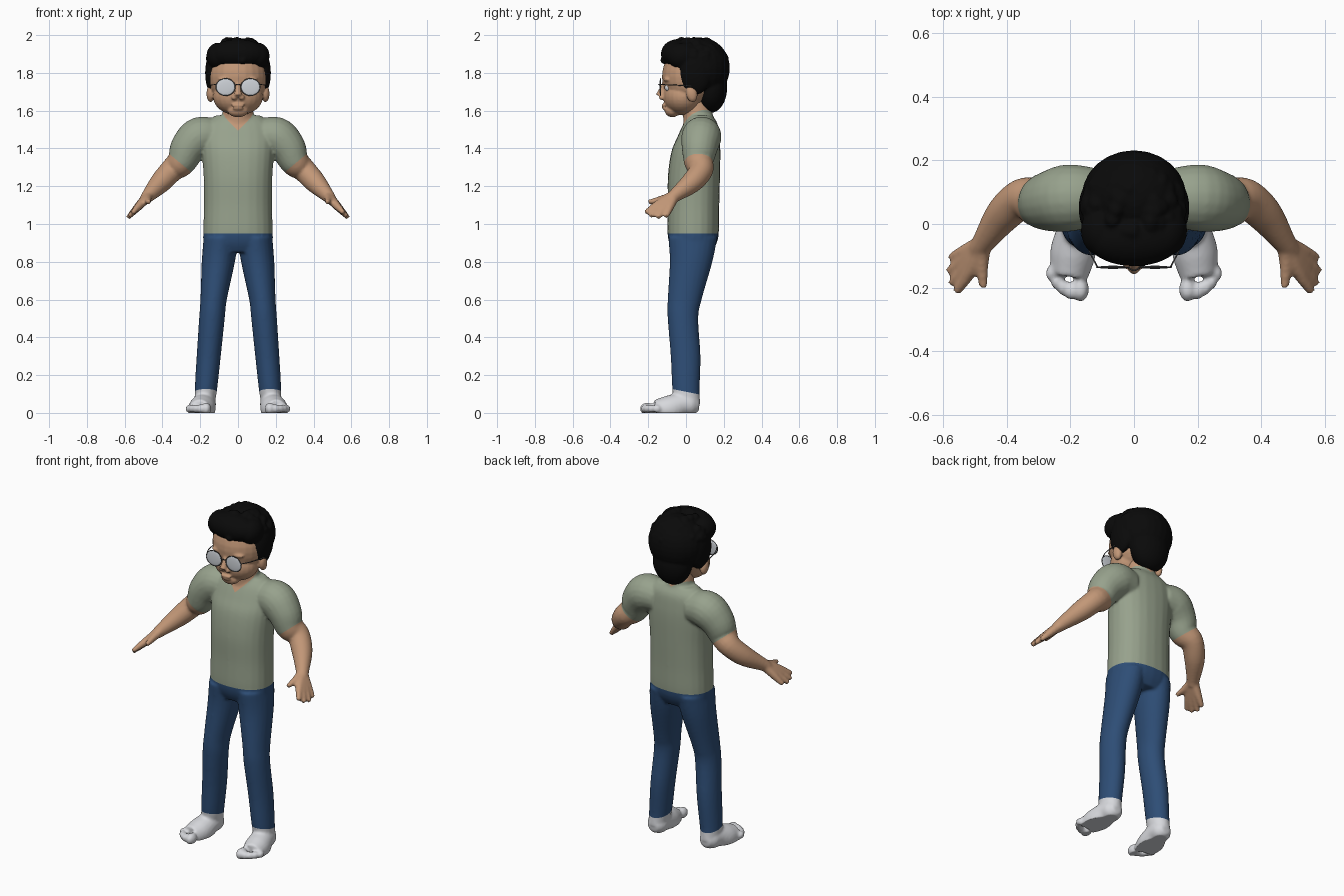
import bpy, bmesh, math, random
from mathutils import Vector, Matrix

random.seed(4)
if "Cube" in bpy.data.objects:
    bpy.data.objects.remove(bpy.data.objects["Cube"])


def material(name, rgb, rough=0.7):
    m = bpy.data.materials.new(name)
    m.use_nodes = True
    m.diffuse_color = (*rgb, 1)
    node = m.node_tree.nodes["Principled BSDF"]
    node.inputs["Base Color"].default_value = (*rgb, 1)
    node.inputs["Roughness"].default_value = rough
    return m


SKIN = material("skin", (0.54, 0.31, 0.185))
SAGE = material("sage_cloth", (0.31, 0.36, 0.265))
DENIM = material("blue_denim", (0.027, 0.075, 0.18))
WHITE = material("white", (0.68, 0.69, 0.72))
BLACK = material("black_hair", (0.003, 0.003, 0.003))
LENS = material("pale_lens", (0.62, 0.65, 0.69))
METAL = material("dark_metal", (0.08, 0.08, 0.08))


def spline(rows, steps=5):
    """Catmull-Rom through rows of numbers."""
    p = [Vector(r) for r in rows]
    p = [p[0] * 2 - p[1]] + p + [p[-1] * 2 - p[-2]]
    out = []
    for a, b, c, d in zip(p, p[1:], p[2:], p[3:]):
        for i in range(steps):
            t = i / steps
            out.append((b * 2 + (c - a) * t + (a * 2 - b * 5 + c * 4 - d) * t * t
                        + (b * 3 - a - c * 3 + d) * t ** 3) * 0.5)
    return out + [p[-2]]


def skin_rings(bm, rings):
    loops = [[bm.verts.new(co) for co in ring] for ring in rings]
    n = len(loops[0])
    for a, b in zip(loops, loops[1:]):
        for i in range(n):
            bm.faces.new((a[i], a[(i + 1) % n], b[(i + 1) % n], b[i]))
    bm.faces.new(loops[0])
    bm.faces.new(loops[-1])


def circle(n=24):
    return [(math.cos(i * math.tau / n), math.sin(i * math.tau / n)) for i in range(n)]


def loft(bm, rows, side=1, power=1.0):
    """Level rings, each row (z, x, y, half width, half depth)."""
    def bulge(v):
        return math.copysign(abs(v) ** power, v)
    skin_rings(bm, [[(side * r[1] + r[3] * bulge(c), r[2] + r[4] * bulge(s), r[0])
                     for c, s in circle()] for r in spline(rows)])


def tube(bm, rows, side=1, n=20):
    """Round tube, each row (x, y, z, radius)."""
    pts = spline(rows)
    rings = []
    for i, p in enumerate(pts):
        d = (pts[min(i + 1, len(pts) - 1)] - pts[max(i - 1, 0)]).xyz.normalized()
        u = d.orthogonal().normalized() if i == 0 else (u - d * u.dot(d)).normalized()
        v = d.cross(u)
        rings.append([p.xyz + (u * c + v * s) * p[3] for c, s in circle(n)])
    skin_rings(bm, [[(side * q.x, q.y, q.z) for q in ring] for ring in rings])


def ball(bm, at, size, tilt=0):
    m = Matrix.Translation(at) @ Matrix.Rotation(tilt, 4, "X") @ Matrix.Diagonal((*size, 1))
    bmesh.ops.create_uvsphere(bm, u_segments=24, v_segments=16, radius=1, matrix=m)


def add_object(name, bm, mat):
    bmesh.ops.recalc_face_normals(bm, faces=bm.faces)
    mesh = bpy.data.meshes.new(name)
    bm.to_mesh(mesh)
    mesh.materials.append(mat)
    for f in mesh.polygons:
        f.use_smooth = True
    obj = bpy.data.objects.new(name, mesh)
    bpy.context.collection.objects.link(obj)
    return obj


def blended(bm, voxel, rounds):
    """Fuse overlapping volumes into one smooth surface."""
    obj = add_object("blend", bm, SKIN)
    remesh = obj.modifiers.new("fuse", "REMESH")
    remesh.mode = "VOXEL"
    remesh.voxel_size = voxel
    smooth = obj.modifiers.new("soften", "SMOOTH")
    smooth.factor, smooth.iterations = 0.5, rounds
    bpy.context.view_layer.update()
    mesh = bpy.data.meshes.new_from_object(obj.evaluated_get(bpy.context.evaluated_depsgraph_get()))
    bpy.data.objects.remove(obj)
    out = bmesh.new()
    out.from_mesh(mesh)
    bpy.data.meshes.remove(mesh)
    return out


# Trunk and neck
bm = bmesh.new()
loft(bm, [(0.85, 0, 0.035, 0.14, 0.1), (0.9, 0, 0.037, 0.18, 0.126), (0.96, 0, 0.038, 0.184, 0.136),
          (1.1, 0, 0.04, 0.18, 0.136), (1.25, 0, 0.042, 0.182, 0.138), (1.38, 0, 0.052, 0.19, 0.13),
          (1.46, 0, 0.066, 0.19, 0.112), (1.53, 0, 0.077, 0.17, 0.09), (1.575, 0, 0.08, 0.12, 0.06)], power=0.88)
loft(bm, [(1.48, 0, 0.065, 0.1, 0.085), (1.56, 0, 0.065, 0.085, 0.08), (1.66, 0, 0.05, 0.075, 0.08)])

for s in (1, -1):
    # Legs
    loft(bm, [(0.93, 0.09, 0.036, 0.092, 0.13), (0.8, 0.104, 0.027, 0.088, 0.113), (0.6, 0.129, -0.007, 0.07, 0.09),
              (0.5, 0.138, -0.016, 0.068, 0.081), (0.3, 0.155, -0.002, 0.064, 0.079),
              (0.12, 0.17, 0, 0.059, 0.072), (0.05, 0.175, 0.01, 0.052, 0.066)], s)
    # Arms
    tube(bm, [(0.11, 0.085, 1.46, 0.09), (0.2, 0.082, 1.462, 0.106), (0.262, 0.072, 1.405, 0.096),
              (0.3, 0.068, 1.33, 0.079), (0.35, 0.08, 1.285, 0.064), (0.41, 0.03, 1.22, 0.057),
              (0.475, -0.06, 1.15, 0.036), (0.49, -0.08, 1.13, 0.032)], s)
    # Palm and fingers
    for base, tip in (((0.53, -0.085, 1.09), (0.578, -0.105, 1.038)), ((0.53, -0.11, 1.09), (0.583, -0.15, 1.033)),
                      ((0.525, -0.132, 1.095), (0.575, -0.188, 1.04)), ((0.515, -0.148, 1.105), (0.558, -0.215, 1.06)),
                      ((0.478, -0.12, 1.132), (0.474, -0.2, 1.115))):
        tube(bm, [(0.475, -0.06, 1.15, 0.028), (*base, 0.022), (*tip, 0.013)], s)
    # Feet and toes
    tube(bm, [(0.175, 0.07, 0.04, 0.03), (0.175, 0.035, 0.042, 0.056), (0.18, -0.02, 0.045, 0.063),
              (0.192, -0.09, 0.02, 0.072), (0.203, -0.16, 0.01, 0.06)], s)
    for x, y, r in ((0.168, -0.205, 0.033), (0.2, -0.21, 0.024), (0.225, -0.198, 0.022),
                    (0.245, -0.18, 0.021), (0.262, -0.155, 0.02)):
        ball(bm, (s * x, y, 0.022), (r * 0.8, r * 1.2, r))

body = blended(bm, 0.008, 6)
for v in body.verts:
    v.co.z = max(v.co.z, 0)

# Seams where one garment or bare skin meets the next
cuff = Vector((0, 0.2, 1)), Vector((0, 0, 0.112))
hem = Vector((0, 0, 1)), Vector((0, 0, 0.95))
sleeves = [(Vector((s * 0.64, 0, -0.77)), Vector((s * 0.3, 0.06, 1.318))) for s in (1, -1)]
collar = [(Vector((-s * 0.75, -0.45, 1)), Vector((0, -0.04, 1.49))) for s in (1, -1)]
for n, p in [cuff, hem] + sleeves + collar:
    bmesh.ops.bisect_plane(body, geom=body.verts[:] + body.edges[:] + body.faces[:], plane_co=p, plane_no=n)


def beyond(co, plane):
    return (co - plane[1]).dot(plane[0]) > 0


def zone(co):
    if not beyond(co, cuff):
        return "feet"
    if not beyond(co, hem):
        return "trousers"
    if abs(co.x) > 0.22 and beyond(co, sleeves[0 if co.x > 0 else 1]):
        return "arms"
    return "neck" if all(beyond(co, c) for c in collar) else "shirt"


for name, mat in (("feet", WHITE), ("trousers", DENIM), ("arms", SKIN), ("neck", SKIN), ("shirt", SAGE)):
    part = body.copy()
    spare = [f for f in part.faces if zone(f.calc_center_median()) != name]
    bmesh.ops.delete(part, geom=spare, context="FACES")
    add_object(name, part, mat)

# Head with jaw, nose, lips and ears
bm = bmesh.new()
ball(bm, (0, 0.02, 1.78), (0.155, 0.147, 0.17))
ball(bm, (0, -0.015, 1.675), (0.133, 0.106, 0.1))
ball(bm, (0, -0.072, 1.6), (0.055, 0.04, 0.035))
tube(bm, [(0, -0.115, 1.745, 0.012), (0, -0.128, 1.71, 0.016), (0, -0.14, 1.677, 0.022)])
ball(bm, (0, -0.117, 1.628), (0.036, 0.014, 0.008))
ball(bm, (0, -0.112, 1.612), (0.03, 0.015, 0.009))
for s in (1, -1):
    ball(bm, (s * 0.02, -0.126, 1.67), (0.016, 0.018, 0.014))
    ball(bm, (s * 0.145, 0.03, 1.69), (0.022, 0.03, 0.046), 0.2)
    ball(bm, (s * 0.06, -0.095, 1.765), (0.045, 0.025, 0.014))
add_object("head", blended(bm, 0.006, 4), SKIN)

# Hair: crown, quiff, sideburns, nape and loose tufts
bm = bmesh.new()
ball(bm, (0, 0.085, 1.825), (0.165, 0.147, 0.16))
ball(bm, (0, -0.045, 1.9), (0.152, 0.088, 0.078))
ball(bm, (0, 0.13, 1.72), (0.118, 0.088, 0.132))
for s in (1, -1):
    ball(bm, (s * 0.13, 0.05, 1.8), (0.044, 0.085, 0.115))
    ball(bm, (s * 0.105, -0.02, 1.89), (0.062, 0.08, 0.07))
for i in range(75):
    a, h = random.uniform(0, math.tau), random.uniform(0.2, 0.95)
    w = math.sqrt(1 - h * h)
    ball(bm, (0.15 * w * math.cos(a), 0.045 + 0.158 * w * math.sin(a), 1.84 + 0.133 * h),
         (0.026, 0.032, 0.024), random.uniform(-0.8, 0.8))
add_object("hair", blended(bm, 0.007, 3), BLACK)

# Eyes
for name, mat, y, r in (("eyes", WHITE, -0.092, 0.02), ("pupils", BLACK, -0.106, 0.009)):
    bm = bmesh.new()
    for s in (1, -1):
        ball(bm, (s * 0.06, y, 1.722), (r, r, r))
    add_object(name, bm, mat)

# Glasses
lenses, frame = bmesh.new(), bmesh.new()
for s in (1, -1):
    ball(lenses, (s * 0.066, -0.136, 1.725), (0.05, 0.005, 0.044))
    tube(frame, [(s * 0.066 + 0.051 * c, -0.136, 1.725 + 0.045 * d, 0.0025) for c, d in circle(13) + circle(13)[:1]], 1, 6)
    tube(frame, [(0.116, -0.134, 1.738, 0.0025), (0.145, -0.07, 1.736, 0.0025), (0.163, 0.03, 1.73, 0.0025)], s, 6)
tube(frame, [(-0.018, -0.138, 1.735, 0.0025), (0, -0.146, 1.74, 0.0025), (0.018, -0.138, 1.735, 0.0025)], 1, 6)
add_object("lenses", lenses, LENS)
add_object("glasses_frame", frame, METAL)
